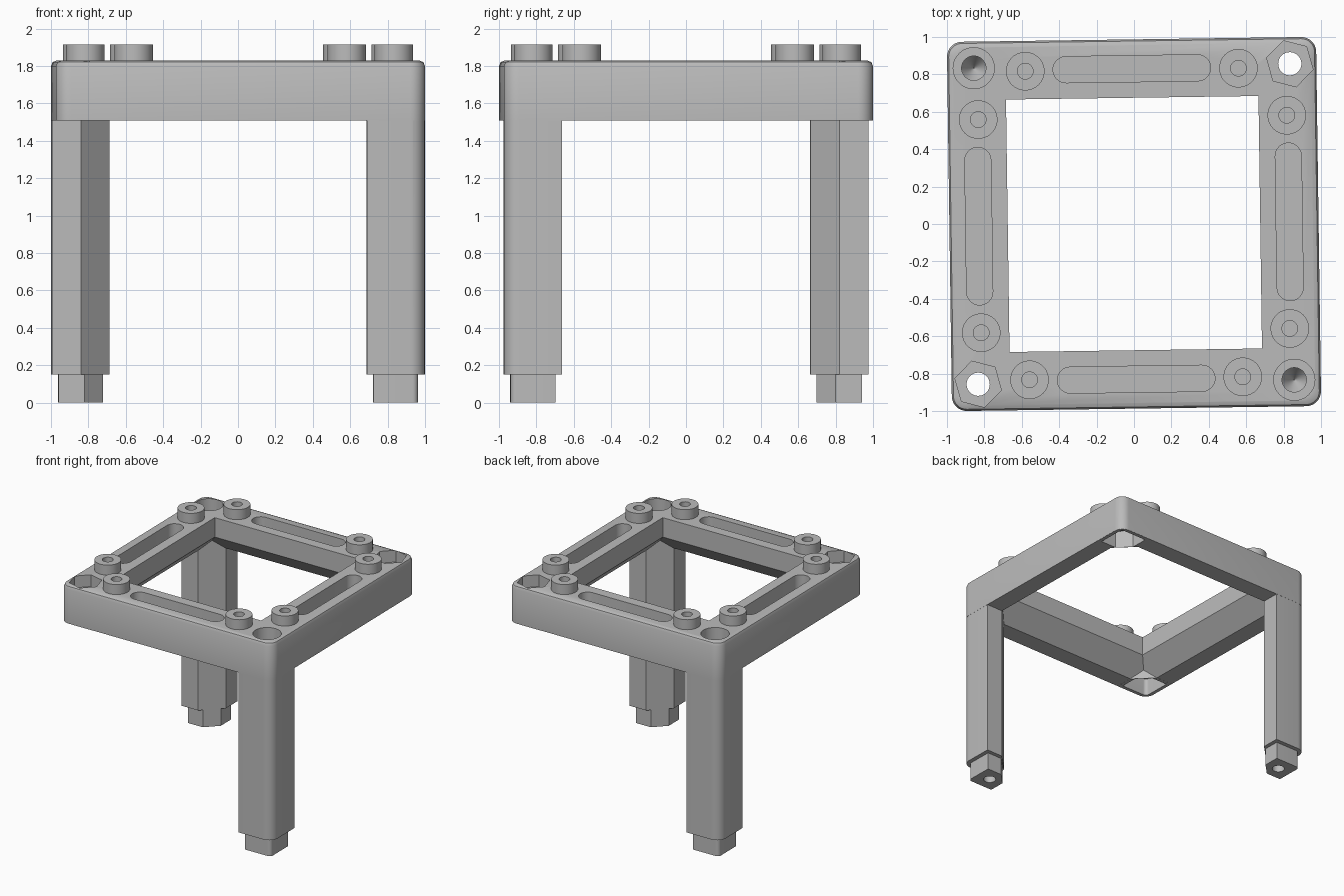
import bpy
import bmesh
from math import pi, cos, sin, radians
from mathutils import Matrix, Vector

old = bpy.data.objects.get("Cube")
if old:
    bpy.data.objects.remove(old, do_unlink=True)

grey = bpy.data.materials.new("plain grey")
grey.use_nodes = True
grey.diffuse_color = (0.5, 0.5, 0.5, 1)
grey.node_tree.nodes["Principled BSDF"].inputs["Base Color"].default_value = (0.5, 0.5, 0.5, 1)

HALF, INNER, MID = 0.987, 0.675, 0.83      # frame plan: outside, opening, rail middle
Z_LOW, Z_TOP = 1.51, 1.83                  # frame underside and top
HOLE = 0.845                               # corner hole centre
TWIST = Matrix.Rotation(radians(0.8), 4, "Z")


def loft(name, rings):
    """Closed solid through outlines given as (points, z), bottom to top."""
    bm = bmesh.new()
    loops = [[bm.verts.new((x, y, z)) for x, y in pts] for pts, z in rings]
    n = len(loops[0])
    for low, high in zip(loops, loops[1:]):
        for i in range(n):
            j = (i + 1) % n
            bm.faces.new((low[i], low[j], high[j], high[i]))
    bm.faces.new(loops[0][::-1])
    bm.faces.new(loops[-1])
    bmesh.ops.recalc_face_normals(bm, faces=bm.faces)
    mesh = bpy.data.meshes.new(name)
    bm.to_mesh(mesh)
    bm.free()
    mesh.materials.append(grey)
    ob = bpy.data.objects.new(name, mesh)
    bpy.context.collection.objects.link(ob)
    return ob


def arc(cx, cy, r, a0, a1, n):
    return [(cx + r * cos(radians(a0 + (a1 - a0) * i / n)),
             cy + r * sin(radians(a0 + (a1 - a0) * i / n))) for i in range(n + 1)]


def circle(cx, cy, r, n=40, start=0):
    return arc(cx, cy, r, start, start + 360, n)[:-1]


def rounded_square(h, r):
    c, pts = h - r, []
    for k, (sx, sy) in enumerate(((1, 1), (-1, 1), (-1, -1), (1, -1))):
        pts += arc(sx * c, sy * c, r, 90 * k, 90 * k + 90, 8)
    return pts


def square(h):
    return [(h, h), (-h, h), (-h, -h), (h, -h)]


def post_outline(a, b, chamfer, r):
    """Square post section with a cut inner corner and a round outer corner."""
    return [(a, a + chamfer), (a + chamfer, a), (b, a)] + arc(b - r, b - r, r, 0, 90, 8) + [(a, b)]


def prism(name, pts, z0, z1):
    return loft(name, [(pts, z0), (pts, z1)])


def turned(ob, k):
    ob.data.transform(Matrix.Rotation(k * pi / 2, 4, "Z"))
    return ob


def combine(target, tool, op):
    mod = target.modifiers.new("cut", "BOOLEAN")
    mod.operation, mod.solver, mod.object = op, "EXACT", tool
    deps = bpy.context.evaluated_depsgraph_get()
    mesh = bpy.data.meshes.new_from_object(target.evaluated_get(deps))
    target.modifiers.remove(mod)
    target.data = mesh
    bpy.data.objects.remove(tool, do_unlink=True)


# Square frame with softened top edge
frame = loft("frame_with_legs", [
    (rounded_square(HALF, 0.08), Z_LOW),
    (rounded_square(HALF, 0.08), Z_TOP - 0.03),
    (rounded_square(HALF - 0.009, 0.071), Z_TOP - 0.009),
    (rounded_square(HALF - 0.03, 0.05), Z_TOP)])

# Opening that flares out towards the underside
combine(frame, loft("opening", [
    (square(MID + 0.1), Z_LOW - 0.1),
    (square(INNER), Z_LOW + MID - INNER),
    (square(INNER), Z_TOP + 0.1)]), "DIFFERENCE")

for k in range(4):
    has_leg = k % 2 == 1
    # Corner post, carried down as a leg on two opposite corners
    post = post_outline(INNER + 0.001, HALF - 0.001, MID - INNER, 0.08)
    combine(frame, turned(prism("post", post, 0.15 if has_leg else Z_LOW - 0.001, 1.75), k), "UNION")

    if has_leg:
        # Foot peg with a screw hole, and a round socket with a conical pilot above
        peg = post_outline(0.71, 0.95, 0.1, 0.03)
        combine(frame, turned(prism("peg", peg, 0, 0.2), k), "UNION")
        combine(frame, turned(prism("peg_hole", circle(MID, MID, 0.05), -0.1, 0.2), k), "DIFFERENCE")
        socket = loft("socket", [
            (circle(HOLE, HOLE, 0.001), 1.5), (circle(HOLE, HOLE, 0.065), 1.6),
            (circle(HOLE, HOLE, 0.065), 1.72), (circle(HOLE, HOLE, 0.11), 1.7201),
            (circle(HOLE, HOLE, 0.11), 1.95)])
        combine(frame, turned(socket, k), "DIFFERENCE")
    else:
        # Hexagonal recess on top, peg socket beneath, bolt hole between
        pocket = post_outline(0.705, 0.955, 0.1, 0.03)
        combine(frame, turned(prism("pocket", pocket, 1.4, 1.66), k), "DIFFERENCE")
        combine(frame, turned(prism("hex", circle(HOLE, HOLE, 0.128, 6, 45), 1.73, 1.95), k), "DIFFERENCE")
        combine(frame, turned(prism("bolt", circle(HOLE, HOLE, 0.062), 1.6, 1.8), k), "DIFFERENCE")

    # Long rounded slot in each rail
    slot = arc(0.352, MID, 0.07, -90, 90, 12) + arc(-0.352, MID, 0.07, 90, 270, 12)
    combine(frame, turned(prism("slot", slot, Z_TOP - 0.15, 1.95), k), "DIFFERENCE")

    # Two hollow studs on each rail
    for side, x in (("a", -0.57), ("b", 0.57)):
        stud = prism(f"stud_{k + 1}{side}", circle(x, 0.825, 0.103), Z_TOP - 0.005, 1.915)
        for ob, low in ((stud, Z_TOP - 0.1), (frame, Z_TOP - 0.08)):
            bore = prism("bore", circle(x, 0.825, 0.042, 32), low, 2)
            if ob is frame:
                turned(bore, k)
            combine(ob, bore, "DIFFERENCE")
        turned(stud, k)

# Slight turn of the whole model, then smooth the curved faces
bpy.ops.object.select_all(action="DESELECT")
for ob in bpy.context.collection.objects:
    if ob.type == "MESH" and ob.name.startswith(("frame_with_legs", "stud_")):
        ob.data.transform(TWIST)
        ob.select_set(True)
bpy.context.view_layer.objects.active = frame
bpy.ops.object.shade_smooth_by_angle(angle=radians(30))
